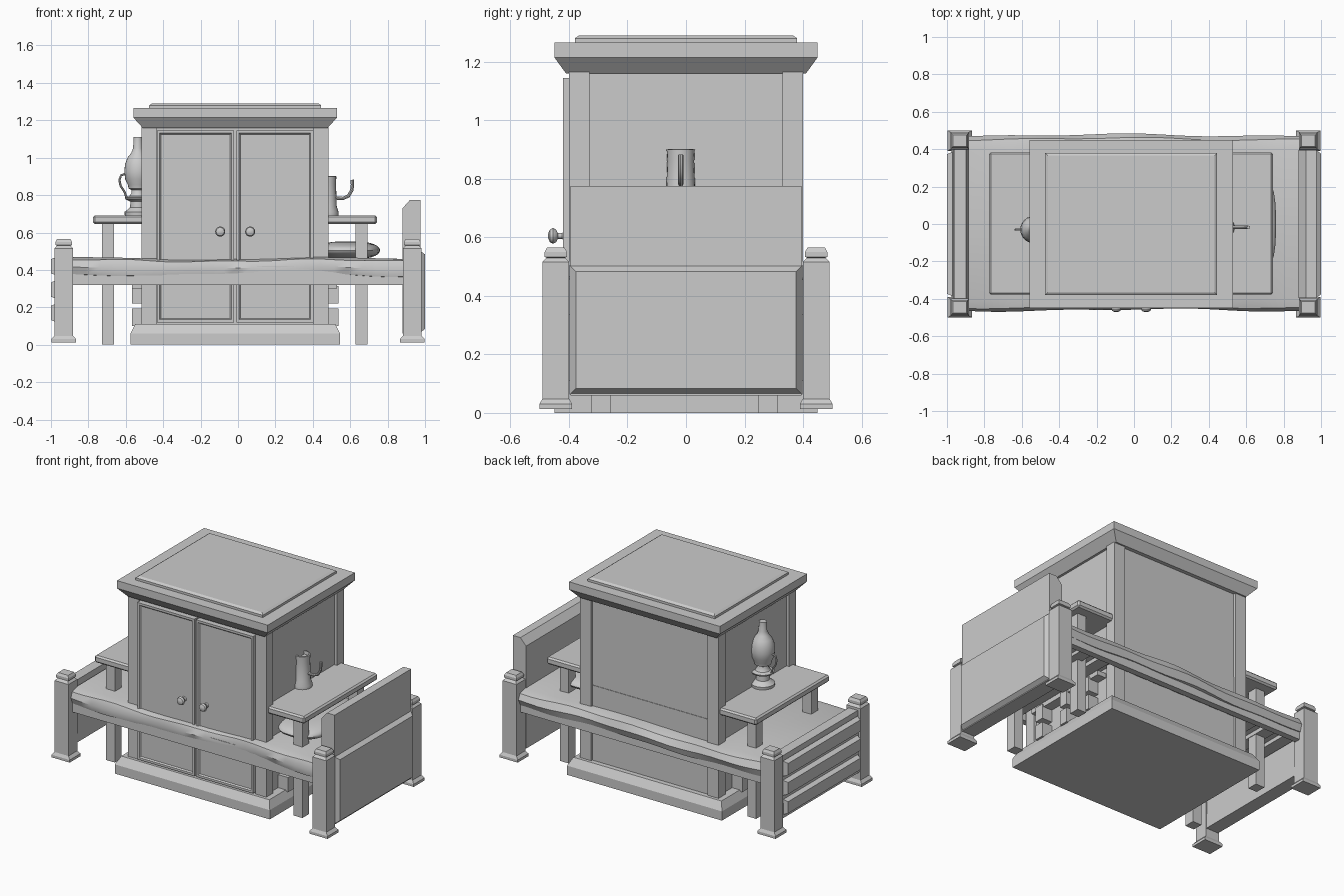
import bpy, bmesh, math
from mathutils import Vector

if "Cube" in bpy.data.objects:
    bpy.data.objects.remove(bpy.data.objects["Cube"])

mat = bpy.data.materials.new("plain_grey")
mat.diffuse_color = (0.6, 0.6, 0.6, 1)
mat.use_nodes = True
mat.node_tree.nodes["Principled BSDF"].inputs["Base Color"].default_value = mat.diffuse_color

def finish(name, bm, smooth=False):
    bmesh.ops.recalc_face_normals(bm, faces=bm.faces)
    me = bpy.data.meshes.new(name)
    bm.to_mesh(me)
    bm.free()
    me.materials.append(mat)
    ob = bpy.data.objects.new(name, me)
    bpy.context.collection.objects.link(ob)
    if smooth:
        bpy.ops.object.select_all(action='DESELECT')
        ob.select_set(True)
        bpy.context.view_layer.objects.active = ob
        bpy.ops.object.shade_smooth_by_angle(angle=math.radians(40))
    return ob

def loft(name, cx, cy, rings):
    """Stacked rectangles (z, half x, half y)."""
    bm = bmesh.new()
    loops = [[bm.verts.new((cx + sx * hx, cy + sy * hy, z))
              for sx, sy in ((-1, -1), (1, -1), (1, 1), (-1, 1))] for z, hx, hy in rings]
    for a, b in zip(loops, loops[1:]):
        for i in range(4):
            j = (i + 1) % 4
            bm.faces.new((a[i], a[j], b[j], b[i]))
    bm.faces.new(loops[0])
    bm.faces.new(loops[-1])
    return finish(name, bm)

def box(name, lo, hi, axis=None, side=1, inset=0.0, bevel=0.0):
    """Box; the face on the given axis side can be shrunk by inset."""
    bm = bmesh.new()
    bmesh.ops.create_cube(bm, size=1)
    for v in bm.verts:
        sg = [1 if c > 0 else -1 for c in v.co]
        p = [hi[i] if sg[i] > 0 else lo[i] for i in range(3)]
        if axis is not None and sg[axis] == side:
            for i in range(3):
                if i != axis:
                    p[i] -= sg[i] * inset
        v.co = p
    if bevel:
        bmesh.ops.bevel(bm, geom=list(bm.edges), offset=bevel, segments=1, affect='EDGES')
    return finish(name, bm)

def lathe(name, cx, cy, prof, n=24):
    bm = bmesh.new()
    loops = [[bm.verts.new((cx + r * math.cos(2 * math.pi * i / n),
                            cy + r * math.sin(2 * math.pi * i / n), z)) for i in range(n)] for r, z in prof]
    for a, b in zip(loops, loops[1:]):
        for i in range(n):
            j = (i + 1) % n
            bm.faces.new((a[i], a[j], b[j], b[i]))
    bm.faces.new(loops[0])
    bm.faces.new(loops[-1])
    return finish(name, bm, True)

def tube(name, pts, r, n=8):
    bm = bmesh.new()
    pts = [Vector(p) for p in pts]
    loops = []
    for k, p in enumerate(pts):
        t = (pts[min(k + 1, len(pts) - 1)] - pts[max(k - 1, 0)]).normalized()
        u = Vector((0, 1, 0))
        w = t.cross(u)
        loops.append([bm.verts.new(p + r * (math.cos(2 * math.pi * i / n) * u + math.sin(2 * math.pi * i / n) * w))
                      for i in range(n)])
    for a, b in zip(loops, loops[1:]):
        for i in range(n):
            j = (i + 1) % n
            bm.faces.new((a[i], a[j], b[j], b[i]))
    bm.faces.new(loops[0])
    bm.faces.new(loops[-1])
    return finish(name, bm, True)

# ---- Wardrobe
WX = -0.015
loft("wardrobe_plinth", WX, 0, [(0, .56, .45), (.06, .56, .45), (.11, .535, .42)])
loft("wardrobe_cornice", WX, 0, [(1.16, .495, .41), (1.215, .545, .45), (1.265, .545, .45)])
loft("wardrobe_top_slab", WX, 0, [(1.265, .46, .38), (1.28, .46, .38), (1.29, .445, .365)])
box("wardrobe_body", (WX - .48, -.385, .1), (WX + .48, .385, 1.17))
box("wardrobe_back_lower_board", (WX - .43, .38, .1), (WX + .43, .388, .6))
for sx in (-1, 1):
    for sy in (-1, 1):
        cx = WX + sx * .46
        loft("wardrobe_corner_post", cx, sy * .365, [(.1, .04, .035), (1.165, .04, .035)])
    # door with a recessed panel
    x0, x1 = (WX - .418, WX - .006) if sx < 0 else (WX + .006, WX + .418)
    door = box("wardrobe_door", (x0, -.42, .12), (x1, -.38, 1.145))
    bm = bmesh.new()
    bm.from_mesh(door.data)
    f = min(bm.faces, key=lambda q: q.calc_center_median().y)
    bmesh.ops.inset_individual(bm, faces=[f], thickness=.02, depth=0)
    bmesh.ops.inset_individual(bm, faces=[f], thickness=.01, depth=-.008)
    bm.to_mesh(door.data)
    bm.free()
    # turned knob
    knob = lathe("door_knob", 0, 0, [(.016, 0), (.01, .005), (.01, .02), (.022, .026), (.027, .036),
                                     (.022, .047), (.008, .053)], 16)
    knob.rotation_euler = (math.pi / 2, 0, 0)
    knob.location = (WX + sx * .08, -.418, .605)

# ---- Bed posts
for sx in (-1, 1):
    for sy in (-1, 1):
        loft("bed_post", sx * .932, sy * .445,
             [(.013, .066, .056), (.03, .066, .056), (.048, .05, .046), (.515, .05, .046),
              (.53, .036, .032), (.533, .044, .038), (.55, .044, .038), (.565, .036, .03)])

# ---- Headboard: chamfered slab with a raised outer panel
bm = bmesh.new()
prof = [(.88, .06), (.975, .06), (.975, .775), (.92, .775), (.88, .73)]
a = [bm.verts.new((x, -.395, z)) for x, z in prof]
b = [bm.verts.new((x, .395, z)) for x, z in prof]
bm.faces.new(a)
bm.faces.new(b)
for i in range(5):
    j = (i + 1) % 5
    bm.faces.new((a[i], a[j], b[j], b[i]))
finish("headboard", bm)
box("headboard_panel", (.97, -.398, .062), (1.0, .398, .505), 0, 1, .022)

# ---- Footboard: slab with three planks
box("footboard", (-.975, -.41, .1), (-.885, .41, .5), 2, 1, .012)
for z0 in (.12, .245, .37):
    box("footboard_plank", (-1.0, -.385, z0), (-.97, .385, z0 + .1), 0, -1, .012)

# ---- Bed rails and slats
for sy in (-1, 1):
    box("bed_rail", (-.9, min(sy * .41, sy * .45), .32), (.9, max(sy * .41, sy * .45), .42))
for i in range(13):
    x = -.84 + i * .14
    box("bed_slat", (x - .04, -.42, .335), (x + .04, .42, .36))

# ---- Mattress with a wavy, rounded edge
bm = bmesh.new()
sec = [(-.42, .362), (-.448, .368), (-.46, .41), (-.445, .45), (-.4, .462), (0, .465),
       (.4, .462), (.455, .45), (.475, .41), (.458, .368), (.42, .362)]
rows = []
for k in range(25):
    x = -.885 + 1.77 * k / 24
    row = []
    for i, (y, z) in enumerate(sec):
        s = math.copysign(1, y)
        edge = abs(y) > .43
        wy = s * (.006 * math.sin(4.1 * x + 2 * s) + .004 * math.sin(9 * x + i)) if edge else 0
        wz = .006 * math.sin(5 * x + .6 * s) + (.004 * math.sin(13 * x + i) if edge else 0)
        row.append(bm.verts.new((x, y + wy, z + wz)))
    rows.append(row)
n = len(sec)
for p, q in zip(rows, rows[1:]):
    for i in range(n):
        j = (i + 1) % n
        bm.faces.new((p[i], p[j], q[j], q[i]))
bm.faces.new(rows[0])
bm.faces.new(rows[-1])
finish("mattress", bm, True)

# ---- Pillow: squashed rounded block
bm = bmesh.new()
bmesh.ops.create_uvsphere(bm, u_segments=28, v_segments=14, radius=1)
sp = lambda c, e: math.copysign(abs(c) ** e, c)
for v in bm.verts:
    v.co = (.59 + .17 * sp(v.co.x, .7), .3 * sp(v.co.y, .7), .505 + .048 * v.co.z)
finish("pillow", bm, True)

# ---- Table
box("table_top", (-.775, -.378, .645), (.743, .383, .692), bevel=.01)
for x in (-.695, .66):
    for y in (-.29, .28):
        loft("table_leg", x, y, [(0, .032, .034), (.65, .032, .034)])

# ---- Slatted frame showing at the wardrobe sides
for sx in (-1, 1):
    x0, x1 = sorted((WX + sx * .47, WX + sx * .553))
    for y in (-.22, 0, .2):
        for z0 in (.1, .22):
            box("frame_upright", (x0, y - .03, z0), (x1 - .0, y + .03, z0 + .095))
    box("frame_rail", (x0, -.3, .3), (x1 - .01, .3, .33))

# ---- Oil lamp
lx, ly = -.535, -.03
lathe("lamp_base", lx, ly, [(.07, .69), (.072, .71), (.055, .722), (.042, .735), (.04, .765), (.066, .778),
                            (.07, .788), (.045, .795), (.035, .81), (.032, .835)])
lathe("lamp_globe", lx, ly, [(.03, .825), (.05, .835), (.054, .855), (.068, .885), (.073, .925), (.069, .965),
                             (.056, 1.0), (.036, 1.025), (.026, 1.05), (.023, 1.11)])
tube("lamp_handle", [(-.595, ly, .785), (-.608, ly, .82), (-.628, ly, .85), (-.634, ly, .88),
                     (-.626, ly, .905), (-.6, ly, .915)], .006)

# ---- Tankard with a curved arm
mx, my = .478, -.018
lathe("tankard", mx, my, [(.06, .69), (.06, .71), (.05, .74), (.046, .86), (.048, .9), (.04, .902),
                          (.038, .88)], 20)
tube("tankard_arm", [(.515, my, .785), (.56, my, .782), (.59, my, .795), (.608, my, .825),
                     (.612, my, .855), (.611, my, .882)], .009)
